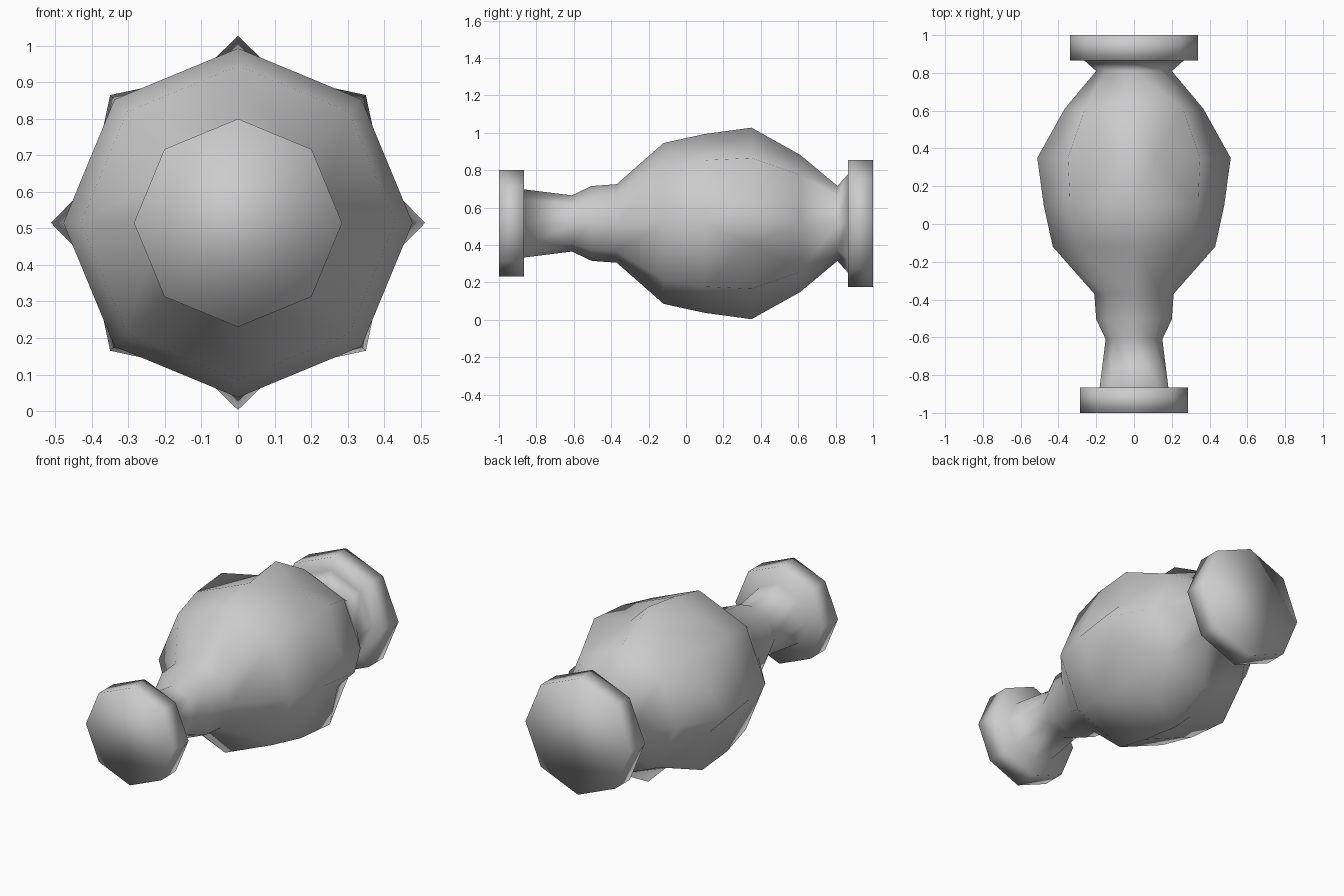
import bpy, bmesh, math

if "Cube" in bpy.data.objects:
    bpy.data.objects.remove(bpy.data.objects["Cube"])

CENTRE_Z = 0.515
STUD_Y = 0.35

# Lathe profiles (y, radius) in front of and behind the studded widest ring
FRONT = [(-1.0, 0.285), (-0.865, 0.285), (-0.865, 0.182), (-0.61, 0.15),
         (-0.505, 0.20), (-0.37, 0.21), (-0.12, 0.43), (0.10, 0.478)]
BACK = [(0.61, 0.367), (0.81, 0.20), (0.865, 0.262), (0.865, 0.34), (1.0, 0.34)]

bm = bmesh.new()


def vert(y, r, angle):
    return bm.verts.new((r * math.cos(angle), y, CENTRE_Z + r * math.sin(angle)))


def octagon(y, r):
    return [vert(y, r, i * math.pi / 4) for i in range(8)]


def bridge_rings(rings):
    for a, b in zip(rings, rings[1:]):
        for i in range(8):
            j = (i + 1) % 8
            bm.faces.new((a[i], a[j], b[j], b[i]))


# Turned ends: flange, neck and shoulder
front = [octagon(y, r) for y, r in FRONT]
back = [octagon(y, r) for y, r in BACK]
bridge_rings(front)
bridge_rings(back)
bm.faces.new(front[0])
bm.faces.new(back[-1])

# Widest ring: a raised stud point with two base points, then a corner, per quarter
side_r = math.hypot(0.115, 0.40)
side_a = math.atan2(0.115, 0.40)
ring = []
for q in range(4):
    a = q * math.pi / 2
    ring += [vert(STUD_Y, 0.512, a), vert(STUD_Y, side_r, a + side_a),
             vert(STUD_Y, 0.495, a + math.pi / 4),
             vert(STUD_Y, side_r, a + math.pi / 2 - side_a)]

# Join it to the neighbouring octagons, leaving four diamond studs
for near in (front[-1], back[0]):
    for q in range(4):
        tip, s1, corner, s2 = ring[4 * q:4 * q + 4]
        tip2 = ring[(4 * q + 4) % 16]
        n0, n1, n2 = near[2 * q], near[2 * q + 1], near[(2 * q + 2) % 8]
        bm.faces.new((n0, tip, s1))
        bm.faces.new((n0, s1, n1))
        bm.faces.new((s1, corner, n1))
        bm.faces.new((n1, corner, s2))
        bm.faces.new((n1, s2, n2))
        bm.faces.new((n2, s2, tip2))

bmesh.ops.recalc_face_normals(bm, faces=bm.faces)
for f in bm.faces:
    f.smooth = True

mesh = bpy.data.meshes.new("flanged_barrel")
bm.to_mesh(mesh)
bm.free()
barrel = bpy.data.objects.new("flanged_barrel", mesh)
bpy.context.collection.objects.link(barrel)
